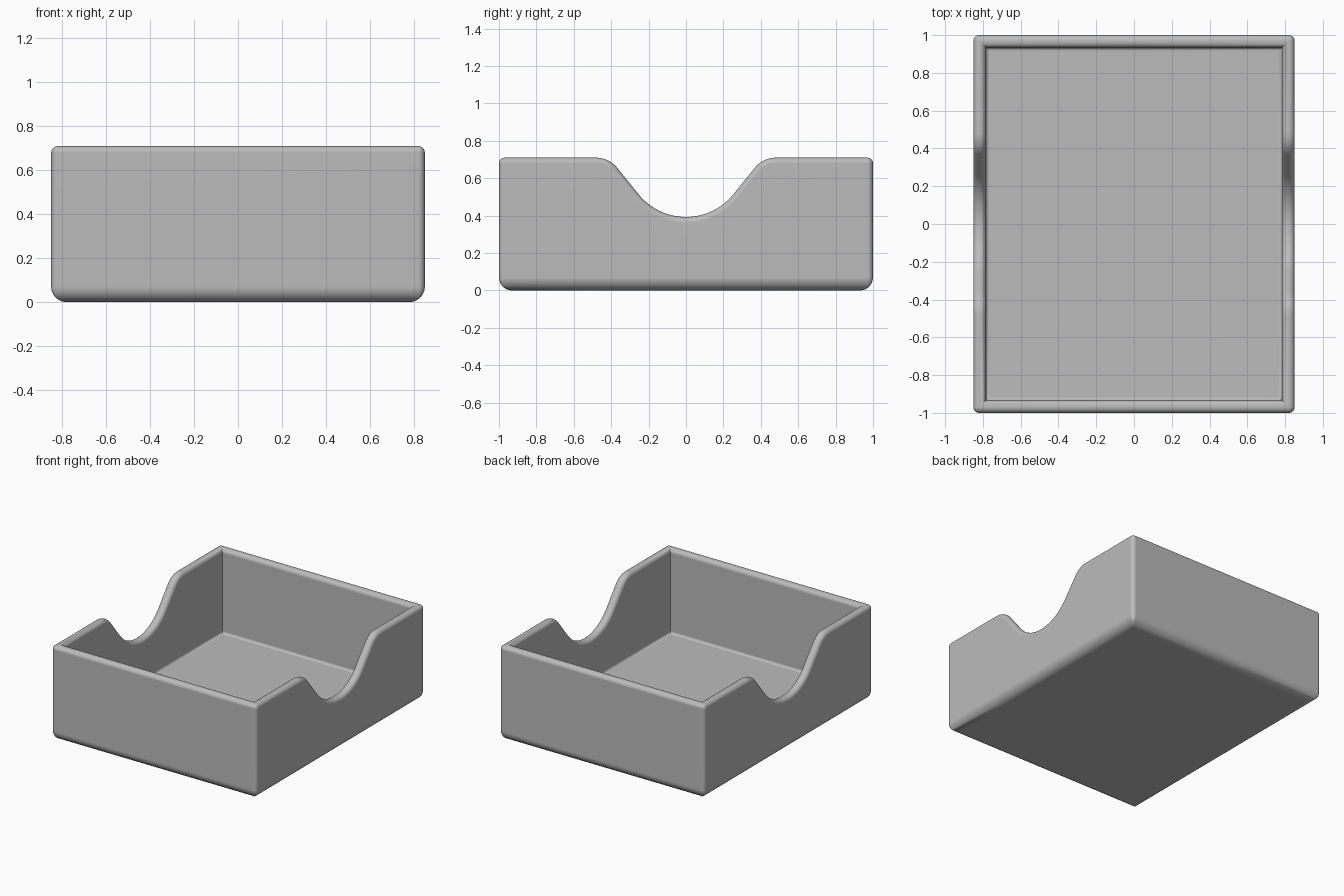
import bpy, bmesh
from math import sin, cos, radians, pi

if "Cube" in bpy.data.objects:
    bpy.data.objects.remove(bpy.data.objects["Cube"], do_unlink=True)

HX, HY, TOP = 0.85, 1.0, 0.71        # half width, half depth, height
WALL, FLOOR = 0.066, 0.08            # wall and floor thickness
RIM, BASE, COVE = 0.03, 0.07, 0.018  # rounding radii
STEPS = 6


def arc(n):
    return [pi / 2 * i / n for i in range(n + 1)]


# Stations along a quarter of the wall: (position at an inset, rim height, rim normal)
stations = []


def side(y, z, a):
    """Point on the side wall; a is the slope angle of its rim."""
    stations.append((lambda t: (HX - t, y), z, (-sin(a), cos(a))))


# Scooped notch: lower arc, straight slope, upper arc
slope, r_low, r_high, low = radians(51), 0.325, 0.143, 0.393
n = 14
for i in range(n + 1):
    a = slope * i / n
    side(r_low * sin(a), low + r_low * (1 - cos(a)), a)
rise = TOP - low - (r_low + r_high) * (1 - cos(slope))
end_y = (r_low + r_high) * sin(slope) + rise * cos(slope) / sin(slope)
for i in range(n, -1, -1):
    a = slope * i / n
    side(end_y - r_high * sin(a), TOP - r_high * (1 - cos(a)), a)

# Rounded outer corner that turns sharp on the inside


def corner(a):
    def at(t):
        k = max(RIM - t, 0)
        m = max(RIM, t)
        return HX - m + k * cos(a), HY - m + k * sin(a)
    stations.append((at, TOP, (0, 1)))


for a in arc(STEPS):
    corner(a)
stations.append((lambda t: (0, HY - t), TOP, (0, 1)))


def section(at, height, normal):
    """Wall cross-section from the underside, over the rim, to the floor."""
    pts = [(*at(BASE * (1 - sin(a))), BASE * (1 - cos(a))) for a in arc(STEPS)]
    rim = [(RIM * (1 - cos(a)), RIM * (1 - sin(a))) for a in arc(STEPS)]
    rim += [(WALL - t, d) for t, d in reversed(rim)]
    for t, drop in rim:
        x, y = at(t)
        pts.append((x, y - normal[0] * drop, height - normal[1] * drop))
    for a in arc(4):
        x, y = at(WALL + COVE * (1 - cos(a)))
        pts.append((x, y, FLOOR + COVE * (1 - sin(a))))
    return pts


bm = bmesh.new()
cols = [[bm.verts.new(p) for p in section(*s)] for s in stations]
for c, d in zip(cols, cols[1:]):
    for j in range(len(c) - 1):
        bm.faces.new((c[j], d[j], d[j + 1], c[j + 1]))
# Underside and floor panels
bm.faces.new([bm.verts.new((0, 0, 0))] + [c[0] for c in reversed(cols)])
bm.faces.new([bm.verts.new((0, 0, FLOOR))] + [c[-1] for c in cols])
bmesh.ops.remove_doubles(bm, verts=bm.verts, dist=1e-5)
# Complete the tray by mirroring across both axes
for axis in (0, 1):
    bmesh.ops.mirror(bm, geom=bm.verts[:] + bm.edges[:] + bm.faces[:],
                     axis="XY"[axis], merge_dist=1e-4)
    bmesh.ops.remove_doubles(bm, verts=bm.verts, dist=1e-5)
bmesh.ops.recalc_face_normals(bm, faces=bm.faces)

mesh = bpy.data.meshes.new("tray")
bm.to_mesh(mesh)
bm.free()
tray = bpy.data.objects.new("tray", mesh)
bpy.context.collection.objects.link(tray)

# Plain grey material
grey = bpy.data.materials.new("grey")
grey.use_nodes = True
grey.diffuse_color = (0.5, 0.5, 0.5, 1)
grey.node_tree.nodes["Principled BSDF"].inputs["Base Color"].default_value = (0.5, 0.5, 0.5, 1)
mesh.materials.append(grey)

# Smooth shading with clean flat panels
bpy.context.view_layer.objects.active = tray
tray.select_set(True)
bpy.ops.object.shade_smooth_by_angle(angle=radians(35))
flat = tray.modifiers.new("flat_panels", "WEIGHTED_NORMAL")
flat.keep_sharp = True
